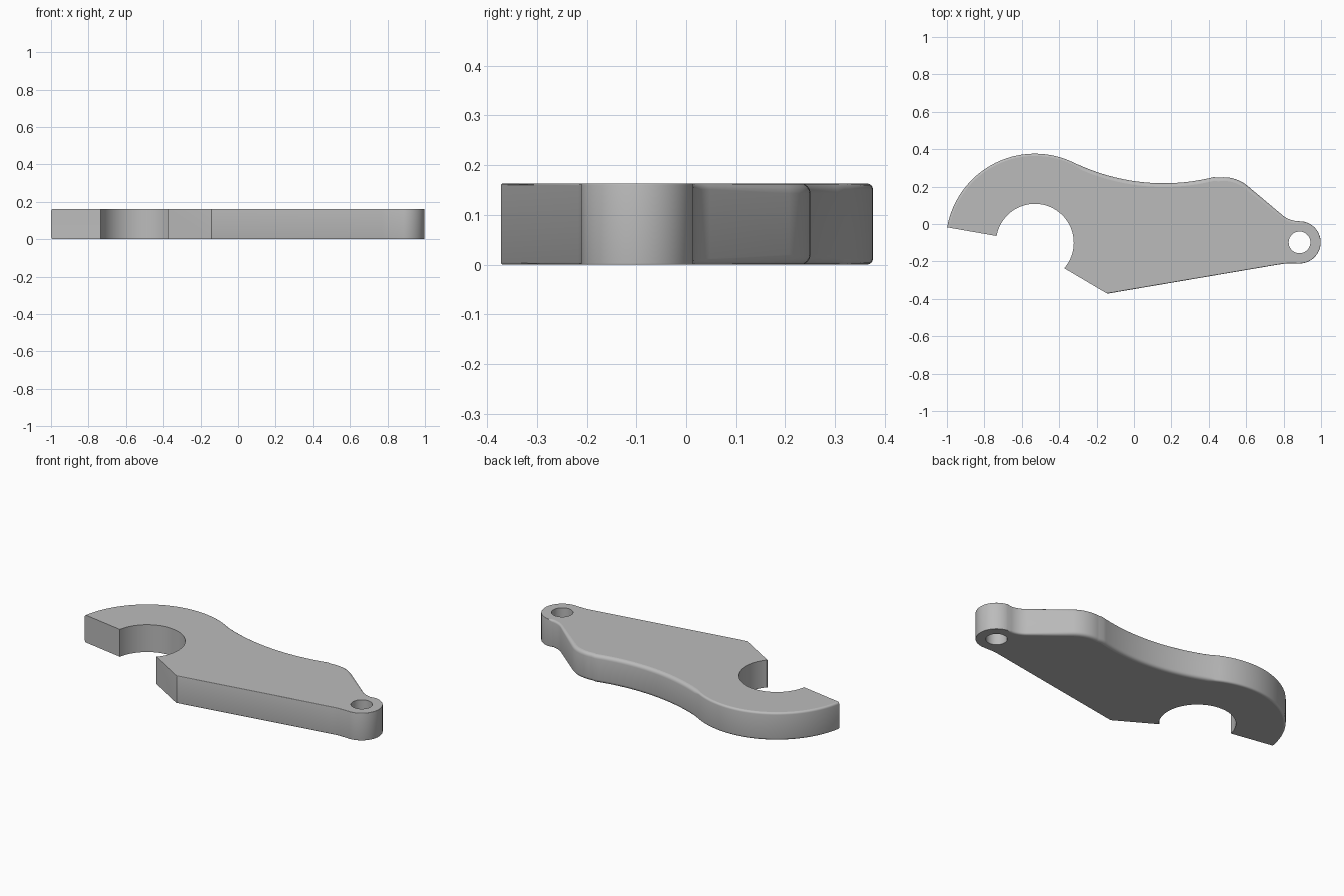
import bpy, bmesh
from math import sin, cos, radians, pi
from mathutils import Vector

cube = bpy.data.objects.get("Cube")
if cube:
    bpy.data.objects.remove(cube, do_unlink=True)

THICK = 0.163
STEPS = 4
HOOK = (-0.53, -0.10)
EYE = (0.885, -0.098)

grey = bpy.data.materials.new("plain grey")
grey.use_nodes = True
colour = (0.5, 0.5, 0.5, 1)
grey.diffuse_color = colour
grey.node_tree.nodes["Principled BSDF"].inputs["Base Color"].default_value = colour


def arc(centre, r, start, end, n, fillet=0.0):
    """Points on an arc, each with the edge rounding wanted there."""
    result = []
    for i in range(n + 1):
        a = radians(start + (end - start) * i / n)
        result.append((Vector((centre[0] + r * cos(a), centre[1] + r * sin(a))), fillet))
    return result


def corner(x, y, fillet=0.0):
    return [(Vector((x, y)), fillet)]


# Clockwise outline: hook, concave back, shoulder, eye, straight front, chin, throat
outline = (
    arc(HOOK, 0.476, 170, 62, 40, 0.012)
    + arc((0.16, 1.318), 1.1, 247, 284, 28, 0.02)
    + arc((0.48, 0.05), 0.2, 98, 52, 12, 0.02)
    + arc((0.883, 0.155), 0.14, 230, 266, 8, 0.012)
    + arc(EYE, 0.113, 82, -90, 32, 0.002)
    + corner(0.81, -0.211, 0.004) + corner(0.77, -0.217, 0.004)
    + corner(-0.142, -0.372, 0.004) + corner(-0.15, -0.368)
    + corner(-0.375, -0.235)
    + arc(HOOK, 0.208, -40, 170, 48)
)
count = len(outline)


def inward(i):
    """Inward direction, taken from the rounded edges beside a point."""
    total = Vector((0, 0))
    for a, b in ((i - 1, i), (i, (i + 1) % count)):
        if outline[a][1] > 0 and outline[b][1] > 0:
            d = (outline[b][0] - outline[a][0]).normalized()
            total += Vector((d.y, -d.x))
    return total.normalized() if total.length else total


directions = [inward(i) for i in range(count)]
bm = bmesh.new()


def ring(step, top):
    """One loop of the wall; step 0 touches the cap."""
    a = pi / 2 * step / STEPS
    verts = []
    for (p, f), d in zip(outline, directions):
        f = max(f, 0.002)
        q = p + d * f * (1 - sin(a))
        z = f * (1 - cos(a))
        verts.append(bm.verts.new((q.x, q.y, THICK - z if top else z)))
    return verts


def wall(lower, upper):
    n = len(lower)
    for i in range(n):
        j = (i + 1) % n
        bm.faces.new((lower[i], lower[j], upper[j], upper[i])).smooth = True


# Outer wall with rounded rims
rings = [ring(s, False) for s in range(STEPS + 1)]
rings += [ring(s, True) for s in range(STEPS, -1, -1)]
for lower, upper in zip(rings, rings[1:]):
    wall(lower, upper)

# Eye hole
hole = [[bm.verts.new((p.x, p.y, z)) for p, f in arc(EYE, 0.058, 0, 360, 40)[:-1]]
        for z in (0, THICK)]
wall(*hole)

# Flat caps with the hole left open
for outer, inner in ((rings[0], hole[0]), (rings[-1], hole[1])):
    edges = [bm.edges.get((loop[i - 1], loop[i]))
             for loop in (outer, inner) for i in range(len(loop))]
    bmesh.ops.triangle_fill(bm, use_beauty=True, use_dissolve=False, edges=edges)

bmesh.ops.recalc_face_normals(bm, faces=bm.faces[:])
for e in bm.edges:
    if len(e.link_faces) == 2 and e.calc_face_angle(0) > radians(30):
        e.smooth = False

mesh = bpy.data.meshes.new("hook_lever")
bm.to_mesh(mesh)
bm.free()
mesh.materials.append(grey)
lever = bpy.data.objects.new("hook_lever", mesh)
bpy.context.collection.objects.link(lever)
